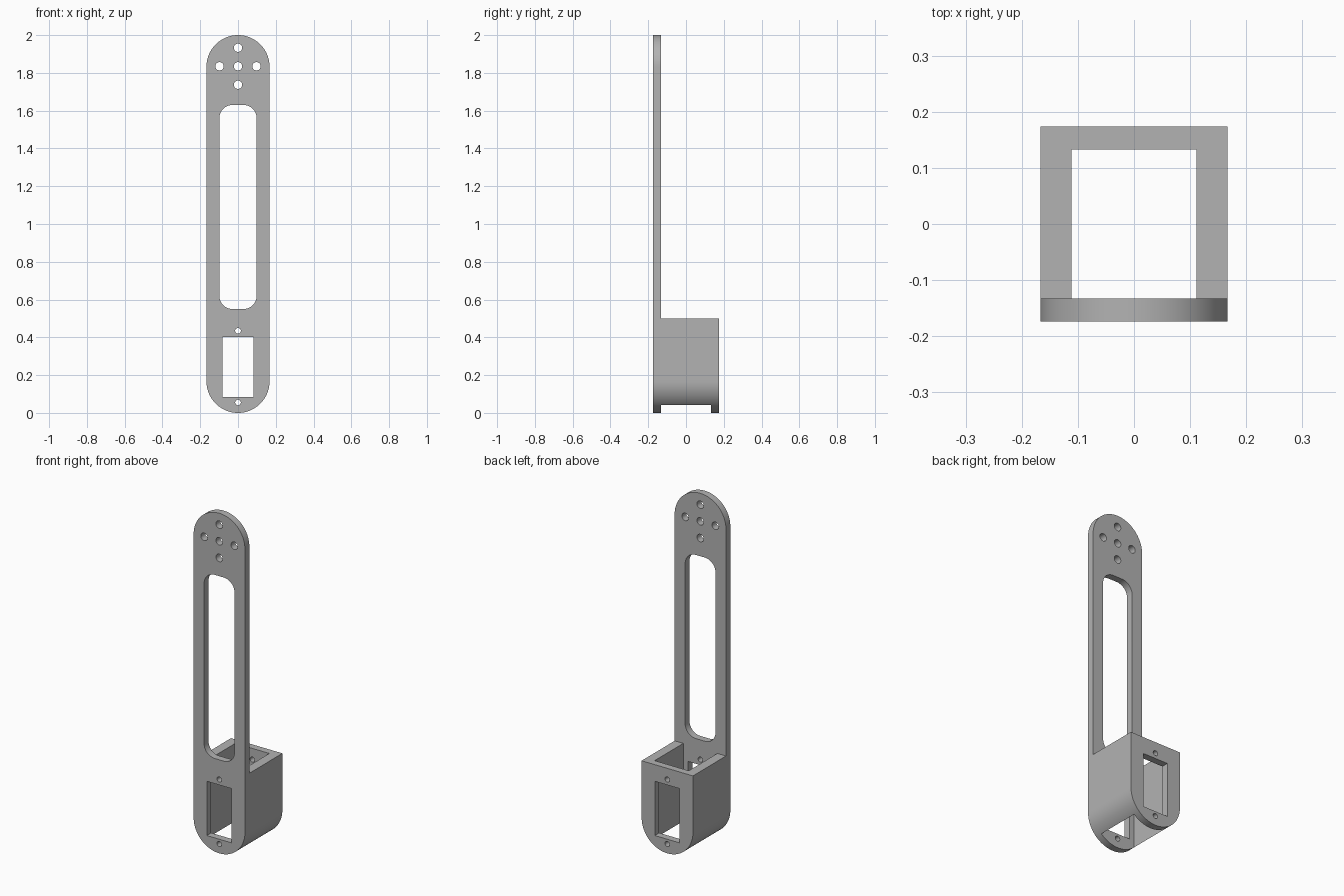
import bpy
import bmesh
from math import sin, cos, pi, radians

cube = bpy.data.objects.get("Cube")
if cube:
    bpy.data.objects.remove(cube, do_unlink=True)

HALF_W, HALF_D, WALL = 0.167, 0.174, 0.041
HOUSING_TOP, POCKET = 0.5, 0.111

grey = bpy.data.materials.new("plain_grey")
grey.use_nodes = True
colour = (0.45, 0.45, 0.45, 1)
grey.diffuse_color = colour
grey.node_tree.nodes["Principled BSDF"].inputs["Base Color"].default_value = colour


def rounded_prism(name, x, z0, z1, y0, y1, r=0, cx=0, steps=24):
    """Rounded rectangle in the XZ plane, extruded along y."""
    points = []
    corners = [(x, z1), (-x, z1), (-x, z0), (x, z0)]
    for i, (px, pz) in enumerate(corners):
        ox = px - r if px > 0 else px + r
        oz = pz - r if pz == z1 else pz + r
        for k in range(steps + 1 if r else 1):
            a = (i + k / steps) * pi / 2
            points.append((cx + ox + r * cos(a), y0, oz + r * sin(a)))
    bm = bmesh.new()
    face = bm.faces.new([bm.verts.new(p) for p in points])
    bmesh.ops.remove_doubles(bm, verts=bm.verts[:], dist=1e-5)
    out = bmesh.ops.extrude_face_region(bm, geom=bm.faces[:])
    new = [v for v in out["geom"] if isinstance(v, bmesh.types.BMVert)]
    bmesh.ops.translate(bm, verts=new, vec=(0, y1 - y0, 0))
    bmesh.ops.recalc_face_normals(bm, faces=bm.faces[:])
    mesh = bpy.data.meshes.new(name)
    bm.to_mesh(mesh)
    bm.free()
    mesh.materials.append(grey)
    obj = bpy.data.objects.new(name, mesh)
    bpy.context.collection.objects.link(obj)
    return obj


def through(name, x, z0, z1, r=0, cx=0):
    return rounded_prism(name, x, z0, z1, -1, 1, r, cx, 12)


def hole(name, cx, cz, r):
    return through(name, r, cz - r, cz + r, r, cx)


# Solid arm with round ends
arm = rounded_prism("arm_bracket", HALF_W, 0, 2, -HALF_D, HALF_D, HALF_W)

# Space behind the thin plate, and the open pocket in the housing
inner = HALF_D - WALL
cutters = [
    rounded_prism("rear_clearance", 1, HOUSING_TOP, 3, -inner, 1),
    rounded_prism("pocket", POCKET, -1, 1, -inner, inner),
    through("long_slot", 0.099, 0.55, 1.63, 0.07),
    through("motor_window", 0.081, 0.083, 0.402),
]

# Screw holes beside the window and the cross of holes at the top
for z in (0.055, 0.434):
    cutters.append(hole("screw_hole", 0, z, 0.015))
for x, z in ((0, 0), (-1, 0), (1, 0), (0, -1), (0, 1)):
    cutters.append(hole("mount_hole", x * 0.098, 1.835 + z * 0.098, 0.022))

for cutter in cutters:
    cutter.hide_render = True
    mod = arm.modifiers.new(cutter.name, "BOOLEAN")
    mod.operation = "DIFFERENCE"
    mod.solver = "EXACT"
    mod.object = cutter

# Bake the cuts and drop the cutters
graph = bpy.context.evaluated_depsgraph_get()
arm_mesh = bpy.data.meshes.new_from_object(arm.evaluated_get(graph))
arm.modifiers.clear()
arm.data = arm_mesh
for cutter in cutters:
    bpy.data.objects.remove(cutter, do_unlink=True)

bpy.ops.object.select_all(action="DESELECT")
arm.select_set(True)
bpy.context.view_layer.objects.active = arm
bpy.ops.object.shade_smooth_by_angle(angle=radians(30))
